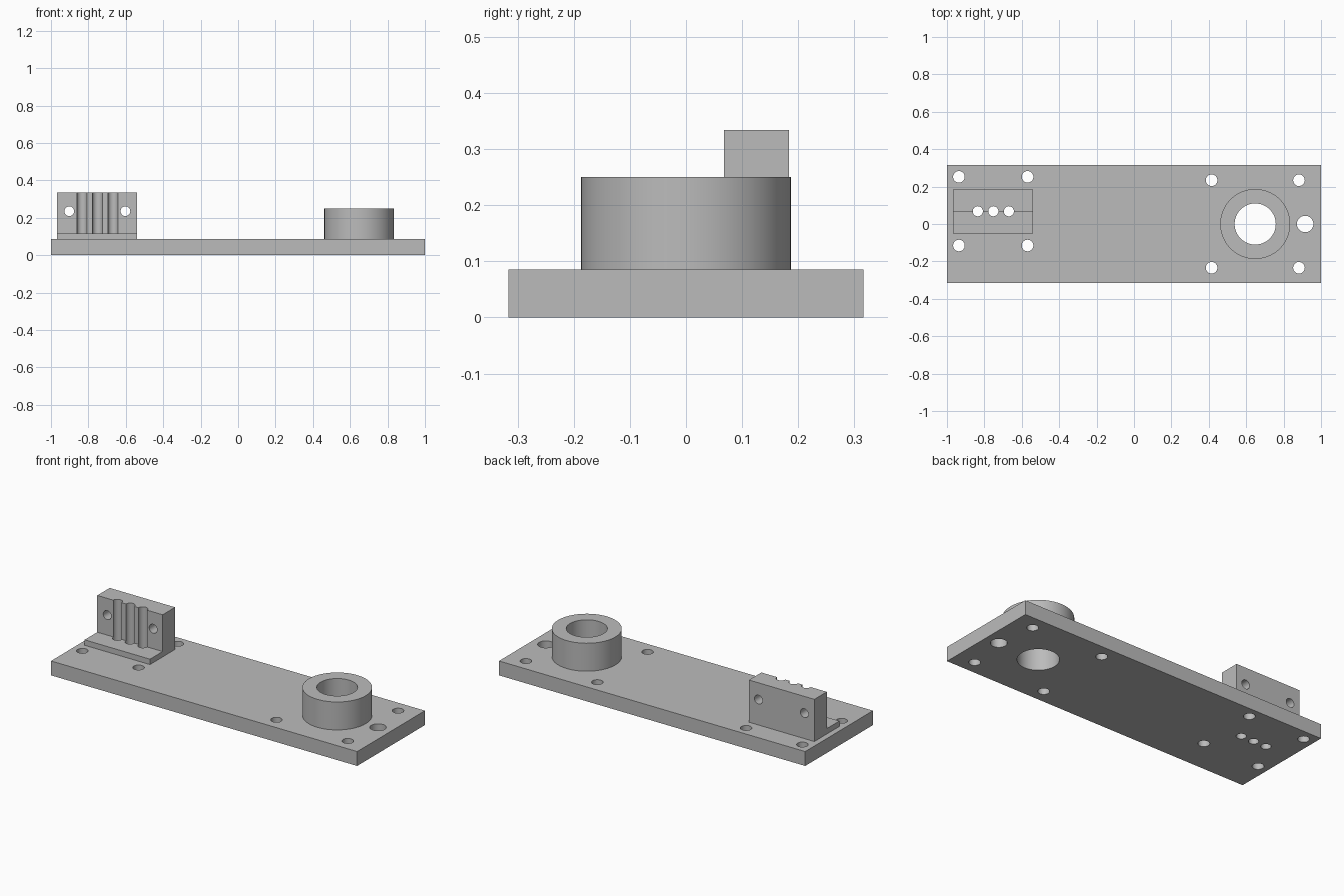
import bpy, bmesh, math
from mathutils import Matrix, Vector

cube = bpy.data.objects.get("Cube")
if cube:
    bpy.data.objects.remove(cube, do_unlink=True)

grey = bpy.data.materials.new("machined_grey")
grey.use_nodes = True
colour = (0.5, 0.5, 0.5, 1)
grey.diffuse_color = colour
grey.node_tree.nodes["Principled BSDF"].inputs["Base Color"].default_value = colour

PLATE_TOP = 0.085
BOSS_X = 0.648


def make_object(name, bm):
    mesh = bpy.data.meshes.new(name)
    bm.to_mesh(mesh)
    bm.free()
    mesh.materials.append(grey)
    obj = bpy.data.objects.new(name, mesh)
    bpy.context.collection.objects.link(obj)
    return obj


def add_cylinder(bm, centre, radius, depth, along_y=False):
    turn = Matrix.Rotation(math.pi / 2 if along_y else 0, 4, "X")
    bmesh.ops.create_cone(bm, cap_ends=True, segments=64, radius1=radius, radius2=radius,
                          depth=depth, matrix=Matrix.Translation(centre) @ turn)


def add_prism(bm, profile, x0, x1):
    """Extrude a closed (y, z) profile along x."""
    face = bm.faces.new([bm.verts.new((x0, y, z)) for y, z in profile])
    moved = bmesh.ops.extrude_face_region(bm, geom=[face])["geom"]
    verts = [v for v in moved if isinstance(v, bmesh.types.BMVert)]
    bmesh.ops.translate(bm, verts=verts, vec=Vector((x1 - x0, 0, 0)))
    bmesh.ops.recalc_face_normals(bm, faces=bm.faces)


def drill(obj, holes):
    """Cut round holes, each given as (centre, radius, along_y), and smooth the walls."""
    bm = bmesh.new()
    for centre, radius, along_y in holes:
        add_cylinder(bm, centre, radius, 1.0, along_y)
    cutter = make_object(obj.name + "_cutter", bm)
    cutter.hide_render = True
    cut = obj.modifiers.new("holes", "BOOLEAN")
    cut.operation, cut.solver, cut.object = "DIFFERENCE", "EXACT", cutter
    bpy.ops.object.select_all(action="DESELECT")
    bpy.context.view_layer.objects.active = obj
    obj.select_set(True)
    bpy.ops.object.modifier_apply(modifier=cut.name)
    bpy.data.objects.remove(cutter, do_unlink=True)
    bpy.ops.object.shade_smooth_by_angle(angle=math.radians(30))


# Shared hole positions
bore = ((BOSS_X, 0, 0), 0.11, False)
cable_holes = [((x, 0.068, 0), 0.027, False) for x in (-0.835, -0.752, -0.669)]
left_screws = [((x, y, 0), 0.031, False) for x in (-0.936, -0.569) for y in (-0.115, 0.252)]
right_screws = [((x, y, 0), 0.031, False) for x in (0.415, 0.882) for y in (-0.234, 0.234)]
end_hole = ((0.915, 0, 0), 0.044, False)

# Base plate
bm = bmesh.new()
add_prism(bm, [(-0.316, 0), (0.316, 0), (0.316, PLATE_TOP), (-0.316, PLATE_TOP)], -1, 1)
base_plate = make_object("base_plate", bm)
drill(base_plate, [bore, end_hole] + cable_holes + left_screws + right_screws)

# Ring-shaped boss around the bore
bm = bmesh.new()
add_cylinder(bm, (BOSS_X, 0, (PLATE_TOP + 0.25) / 2), 0.187, 0.25 - PLATE_TOP)
boss = make_object("round_boss", bm)
drill(boss, [bore])

# L-shaped bracket with three vertical grooves and two cross holes
bm = bmesh.new()
add_prism(bm, [(-0.05, PLATE_TOP), (0.184, PLATE_TOP), (0.184, 0.334),
               (0.068, 0.334), (0.068, 0.117), (-0.05, 0.117)], -0.967, -0.54)
bracket = make_object("grooved_bracket", bm)
cross_holes = [((x, 0.1, 0.235), 0.026, True) for x in (-0.902, -0.602)]
drill(bracket, cable_holes + cross_holes)
